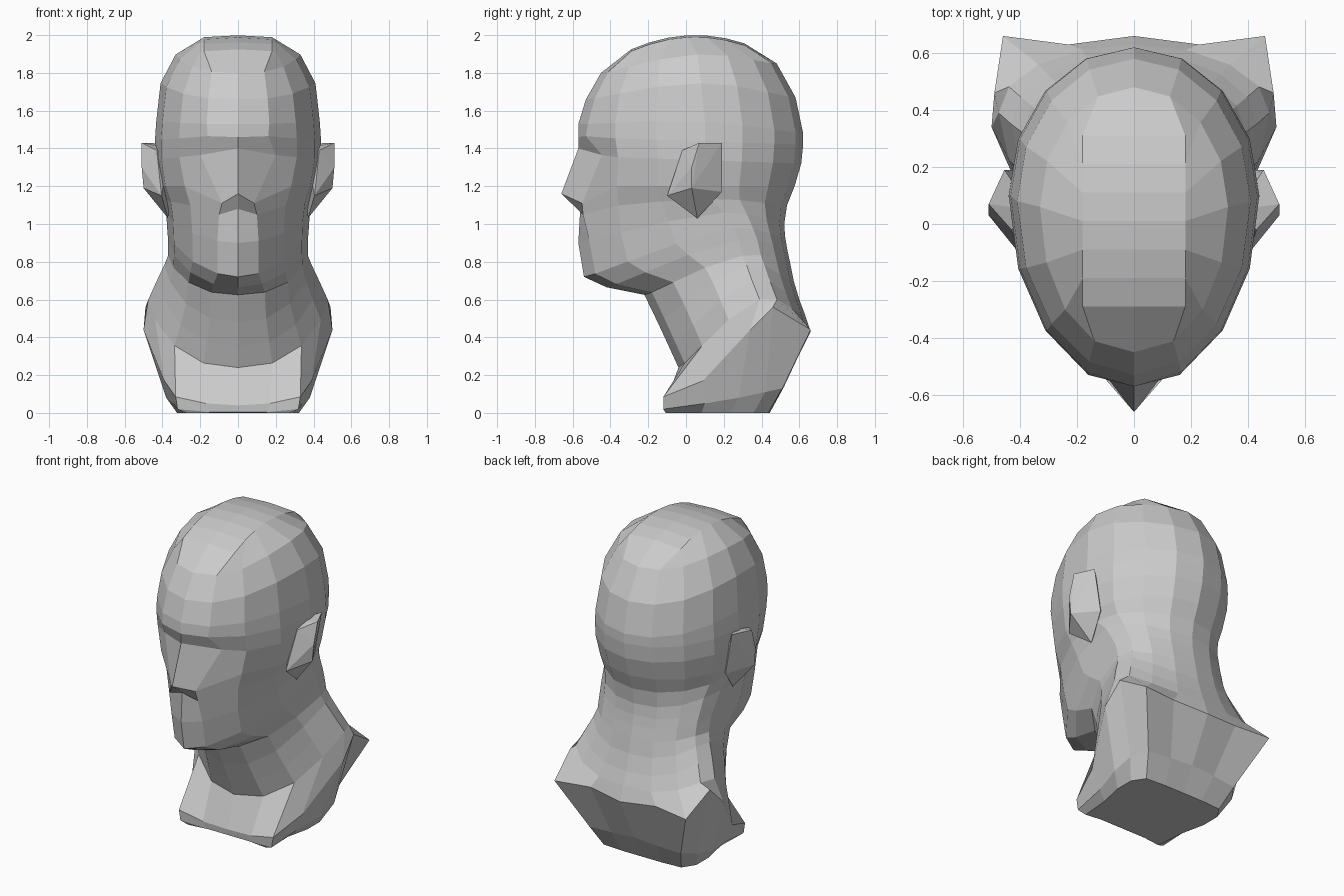
import bpy, bmesh
from math import sin, cos, pi

SEG = 8  # segments per half ring, front to back


def half_ring(yf, zf, yb, zb, w, yw, pinch, lift):
    """Tilted egg-shaped half ring; pinch narrows the front, lift raises the side."""
    pts = []
    for i in range(SEG + 1):
        t = pi * i / SEG
        s, c = abs(sin(t)), cos(t)
        y = yw - (yw - yf) * c if c > 0 else yw - (yb - yw) * c
        x = w * s ** (pinch if c > 0 else 1)
        if i in (0, SEG):
            x = 0.0
        z = zf + (zb - zf) * (y - yf) / (yb - yf) + lift * s ** 3
        pts.append((x, y, z))
    return pts


def finish(bm, name):
    """Make the object and mirror it across x."""
    bmesh.ops.recalc_face_normals(bm, faces=bm.faces)
    me = bpy.data.meshes.new(name)
    bm.to_mesh(me)
    bm.free()
    ob = bpy.data.objects.new(name, me)
    bpy.context.collection.objects.link(ob)
    mod = ob.modifiers.new("mirror", 'MIRROR')
    mod.merge_threshold = 0.0005
    return ob


# Crown: a quad strip along the top of the skull
ys = [-.29 + .1 * i for i in range(SEG - 1)]
spine = [(0, y, 2.0 - .65 * (y - .05) ** 2) for y in ys]
side = [(.18, y, z - .01) for _, y, z in spine]

# Skull, jaw and neck sections: front y,z  back y,z  half width, widest y, pinch, lift
sections = [
    (-.45, 1.80, .48, 1.85, .33, .06, .9, .07),
    (-.53, 1.66, .58, 1.67, .41, .08, 1, .08),
    (-.57, 1.53, .62, 1.48, .433, .10, 1, .04),
    (-.57, 1.46, .62, 1.42, .44, .10, 1, 0),
    (-.55, 1.36, .61, 1.32, .44, .10, 1, 0),
    (-.56, 1.20, .575, 1.20, .42, .10, 1.15, 0),
    (-.56, 1.08, .535, 1.10, .395, .13, 1.3, .04),
    (-.57, .90, .52, 1.00, .38, .20, 1.3, .09),
    (-.54, .72, .525, .93, .375, .25, 1.3, .10),
    (-.42, .665, .535, .87, .37, .28, 1.1, .10),
    (-.22, .625, .55, .80, .37, .30, 1, .09),
    (-.15, .48, .57, .70, .39, .32, 1, .16),
    (-.09, .35, .60, .60, .43, .35, 1, .19),
    (-.04, .24, .63, .52, .475, .39, 1, .18),
]
rings = [[spine[0]] + side + [spine[-1]]] + [half_ring(*s) for s in sections]

# Eye socket and wedge nose
rings[4][1] = (.16, -.53, 1.465)
rings[5][0] = (0, -.57, 1.40)
rings[5][1] = (.20, -.445, 1.365)
rings[6][0] = (0, -.66, 1.16)
rings[6][1] = (.085, -.55, 1.11)
rings[7][1] = (.10, -.545, 1.05)

# Bust: flared shoulder rim, lower rim and flat base
rim = [(0, -.10, .04), (.17, -.11, .05), (.33, -.12, .085), (.39, .09, .17),
       (.50, .34, .44), (.49, .46, .56), (.46, .66, .44), (.23, .63, .45), (0, .66, .43)]
low = [(0, -.10, .005), (.16, -.10, .005), (.32, -.12, .02), (.34, .10, .05),
       (.38, .28, .08), (.38, .42, .11), (.32, .51, .13), (.16, .52, .14), (0, .52, .15)]
base = [(x * .85, -.09 + (y + .10) * .86, 0) for x, y, z in low]
rings += [rim, low, base]

bm = bmesh.new()
loops = [[bm.verts.new(p) for p in r] for r in rings]
for a, b in zip(loops, loops[1:]):
    for i in range(SEG):
        bm.faces.new((a[i], a[i + 1], b[i + 1], b[i]))
top = loops[0]
mid = [top[0]] + [bm.verts.new(p) for p in spine[1:-1]] + [top[-1]]
for i in range(SEG - 2):
    bm.faces.new((mid[i], top[i + 1], top[i + 2], mid[i + 1]))
bm.faces.new(loops[-1])
finish(bm, "head_and_neck")

# Ears: angular wedges standing out from the skull
bm = bmesh.new()
for p in [(.51, .07, 1.43), (.51, .03, 1.30), (.50, .03, 1.19), (.455, .19, 1.43),
          (.41, .19, 1.17), (.405, -.10, 1.15), (.43, -.02, 1.39), (.37, .06, 1.03),
          (.36, .05, 1.40), (.36, .15, 1.20)]:
    bm.verts.new(p)
bmesh.ops.convex_hull(bm, input=bm.verts)
finish(bm, "ears")
